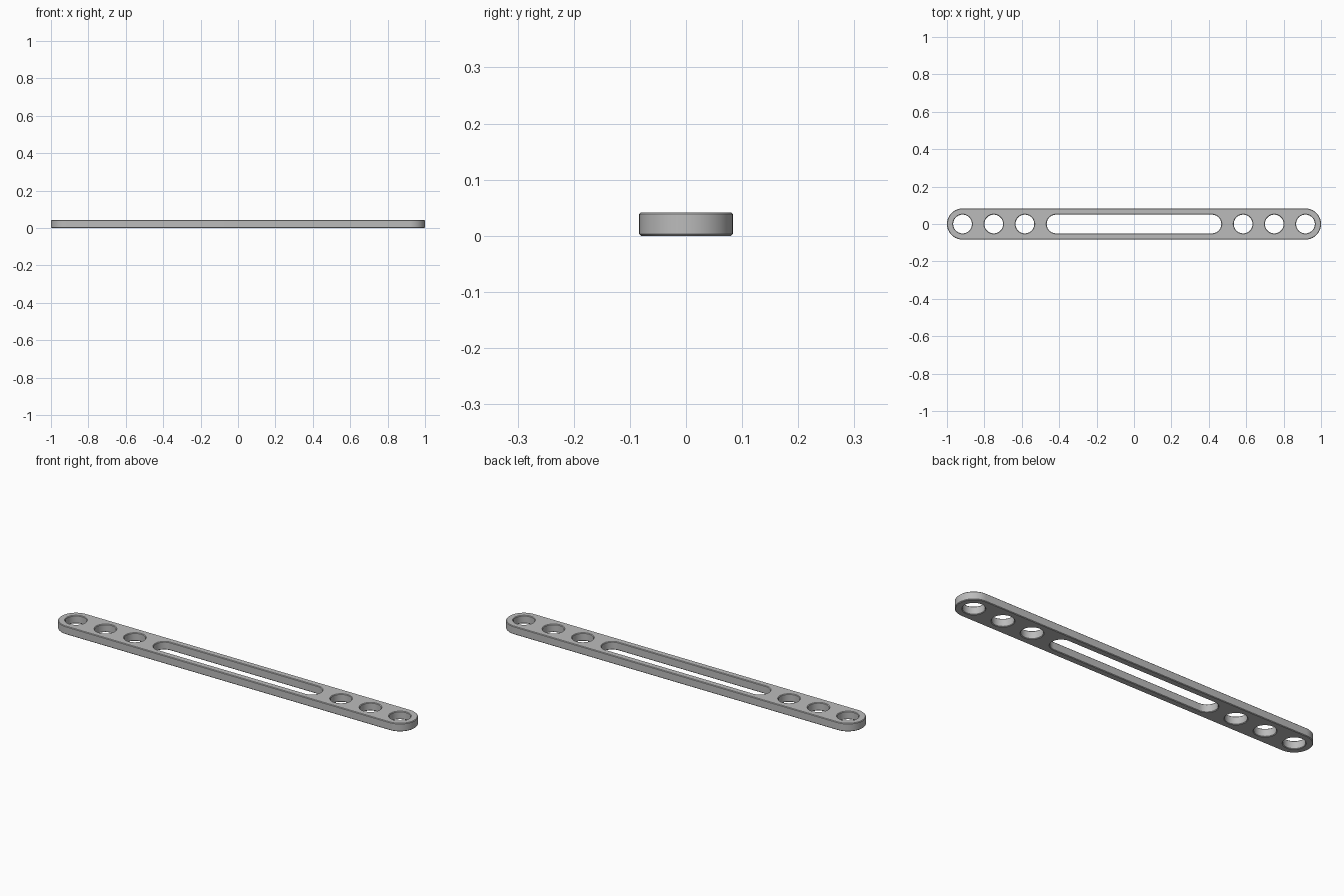
import bpy, bmesh, math

if "Cube" in bpy.data.objects:
    bpy.data.objects.remove(bpy.data.objects["Cube"])

PITCH = 1 / 6          # hole spacing
THICK = PITCH / 4      # plate thickness
CHAMFER = 0.003
HOLE_R = 0.05
SEGS = 32              # segments per half circle


def slot_points(cx, half, r):
    """Rounded slot outline; a circle when half is 0."""
    pts = []
    for side, start in ((1, -math.pi / 2), (-1, math.pi / 2)):
        steps = SEGS + 1 if half else SEGS
        for i in range(steps):
            a = start + math.pi * i / SEGS
            pts.append((cx + side * half + r * math.cos(a), r * math.sin(a)))
    return pts


def add_wall(bm, cx, half, r, inset):
    """Chamfered wall; returns its bottom and top rim edges."""
    rings = []
    for dr, z in ((inset, 0), (0, CHAMFER), (0, THICK - CHAMFER), (inset, THICK)):
        rings.append([bm.verts.new((x, y, z)) for x, y in slot_points(cx, half, r + dr)])
    n = len(rings[0])
    for lo, hi in zip(rings, rings[1:]):
        for i in range(n):
            j = (i + 1) % n
            bm.faces.new((lo[i], lo[j], hi[j], hi[i]))
    return [[bm.edges.get((ring[i], ring[(i + 1) % n])) for i in range(n)]
            for ring in (rings[0], rings[-1])]


bm = bmesh.new()

# Outer rim, central slot and three round holes at each end
walls = [add_wall(bm, 0, 1 - PITCH / 2, PITCH / 2, -CHAMFER),
         add_wall(bm, 0, 2.5 * PITCH, HOLE_R, CHAMFER)]
for side in (-1, 1):
    for k in (3.5, 4.5, 5.5):
        walls.append(add_wall(bm, side * k * PITCH, 0, HOLE_R, CHAMFER))

# Flat bottom and top faces around the openings
for level, up in ((0, -1), (1, 1)):
    edges = [e for w in walls for e in w[level]]
    bmesh.ops.triangle_fill(bm, use_beauty=True, use_dissolve=False,
                            edges=edges, normal=(0, 0, up))
bmesh.ops.recalc_face_normals(bm, faces=bm.faces)

mesh = bpy.data.meshes.new("slotted_plate")
bm.to_mesh(mesh)
bm.free()
plate = bpy.data.objects.new("slotted_plate", mesh)
bpy.context.collection.objects.link(plate)

# Single grey finish
grey = bpy.data.materials.new("light_grey")
grey.diffuse_color = (0.5, 0.5, 0.5, 1)
grey.use_nodes = True
grey.node_tree.nodes["Principled BSDF"].inputs["Base Color"].default_value = grey.diffuse_color
mesh.materials.append(grey)

bpy.context.view_layer.objects.active = plate
plate.select_set(True)
bpy.ops.object.shade_smooth_by_angle(angle=math.radians(30))
